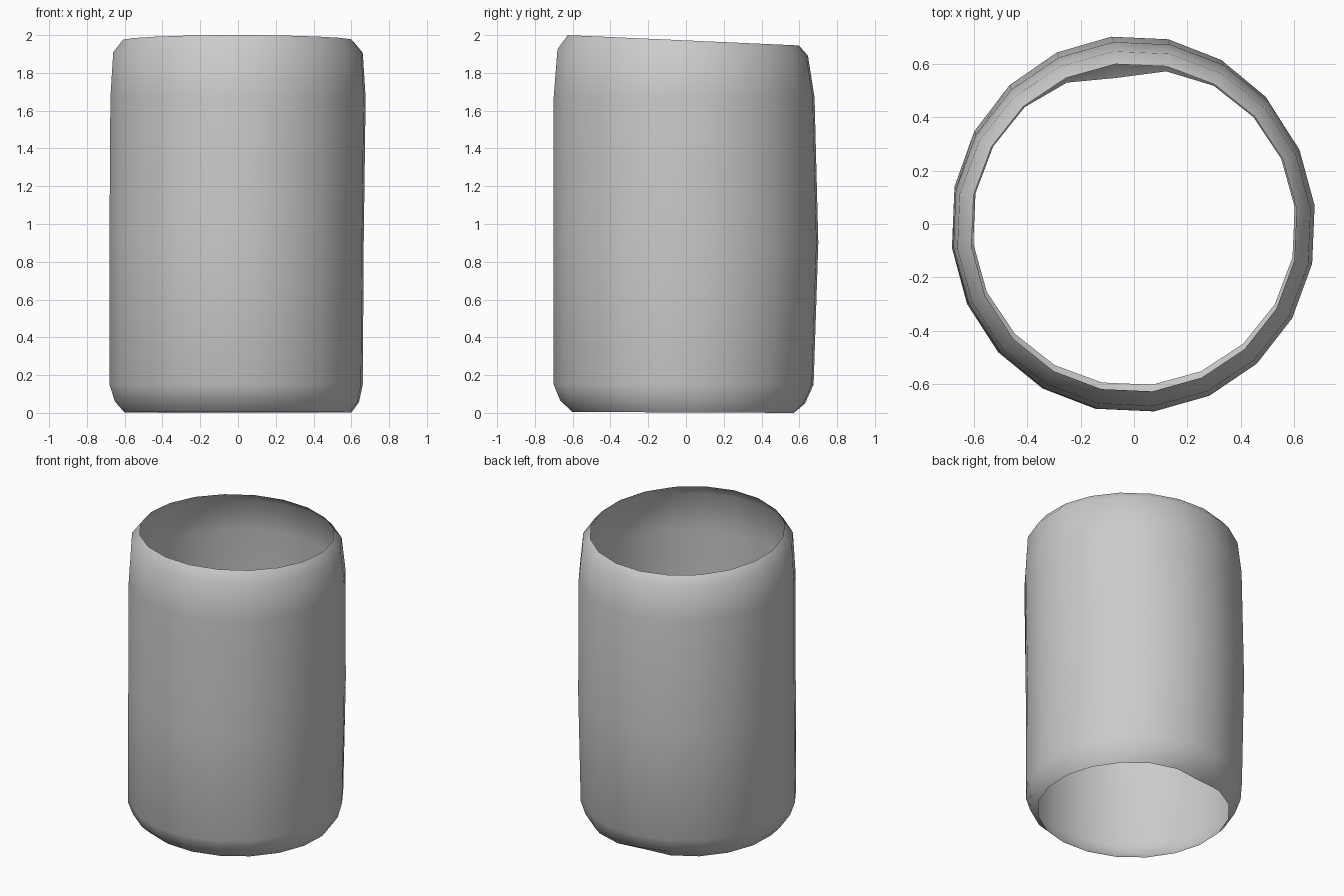
import bpy, bmesh, math

if "Cube" in bpy.data.objects:
    bpy.data.objects.remove(bpy.data.objects["Cube"])

SIDES = 20
PHASE = math.radians(6.5)

# Cross-sections: x min, x max, y min, y max, z at front, z at back
RINGS = [
    (-.605, .605, -.605, .595, .005, .0),
    (-.655, .645, -.67, .635, .065, .05),
    (-.685, .665, -.705, .68, .15, .15),
    (-.685, .67, -.705, .705, .90, .90),
    (-.68, .68, -.705, .685, 1.67, 1.67),
    (-.665, .665, -.685, .65, 1.925, 1.89),
    (-.612, .612, -.63, .602, 2.0, 1.945),
]

bm = bmesh.new()
loops = []
for i, (x0, x1, y0, y1, zf, zb) in enumerate(RINGS):
    loop = []
    for k in range(SIDES):
        a = PHASE + 2 * math.pi * k / SIDES
        c, s = math.cos(a), math.sin(a)
        x = (x0 + x1) / 2 + (x1 - x0) / 2 * c
        y = (y0 + y1) / 2 + (y1 - y0) / 2 * s
        z = zf + (zb - zf) * (s + 1) / 2
        # flattened stretch at the back of the bottom lip
        if i == 0 and k == 5:
            y -= .045
        if i == 0 and k in (4, 6):
            y -= .012
        loop.append(bm.verts.new((x, y, z)))
    loops.append(loop)

# Open sleeve wall between neighbouring rings
for lo, hi in zip(loops, loops[1:]):
    for k in range(SIDES):
        n = (k + 1) % SIDES
        bm.faces.new((lo[k], lo[n], hi[n], hi[k]))

mesh = bpy.data.meshes.new("sleeve")
bm.to_mesh(mesh)
bm.free()
sleeve = bpy.data.objects.new("sleeve", mesh)
bpy.context.collection.objects.link(sleeve)
for p in mesh.polygons:
    p.use_smooth = True
